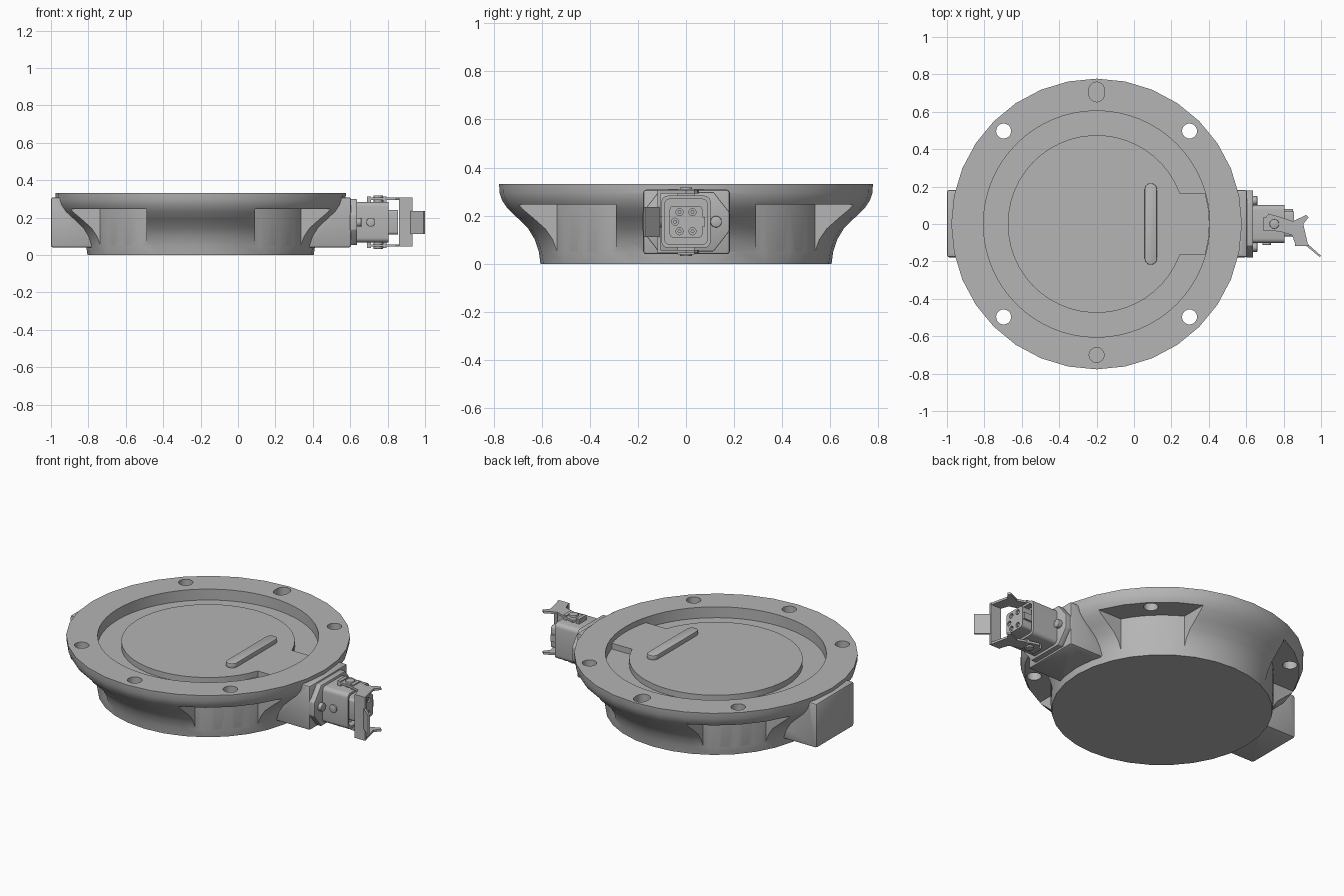
import bpy, bmesh, math
from mathutils import Matrix, Vector

if "Cube" in bpy.data.objects:
    bpy.data.objects.remove(bpy.data.objects["Cube"], do_unlink=True)

CX = -0.2          # axis of the round housing
ZC = 0.175         # height of the connector axis

grey = bpy.data.materials.new("cast_grey")
grey.use_nodes = True
COL = (0.46, 0.46, 0.46, 1)
grey.diffuse_color = COL
grey.node_tree.nodes["Principled BSDF"].inputs["Base Color"].default_value = COL


def finish(bm, name):
    bmesh.ops.recalc_face_normals(bm, faces=bm.faces)
    me = bpy.data.meshes.new(name)
    bm.to_mesh(me)
    bm.free()
    me.materials.append(grey)
    ob = bpy.data.objects.new(name, me)
    bpy.context.collection.objects.link(ob)
    return ob


def prism(name, pts, lo, hi, axis="z", bevel=0.0):
    """Extrude an outline: (x, y) along z, or (y, z) along x."""
    bm = bmesh.new()
    place = (lambda a, b, h: (a, b, h)) if axis == "z" else (lambda a, b, h: (h, a, b))
    low = [bm.verts.new(place(a, b, lo)) for a, b in pts]
    high = [bm.verts.new(place(a, b, hi)) for a, b in pts]
    bm.faces.new(low)
    bm.faces.new(high)
    n = len(pts)
    for i in range(n):
        j = (i + 1) % n
        bm.faces.new((low[i], low[j], high[j], high[i]))
    if bevel:
        bmesh.ops.recalc_face_normals(bm, faces=bm.faces)
        bmesh.ops.bevel(bm, geom=bm.edges[:], offset=bevel, segments=2,
                        profile=0.5, affect="EDGES")
    return finish(bm, name)


def box(name, x, y, z, bevel=0.0):
    return prism(name, [(x[0], y[0]), (x[1], y[0]), (x[1], y[1]), (x[0], y[1])],
                 z[0], z[1], "z", bevel)


def arc(cx, cy, r, a0, a1, n):
    return [(cx + r * math.cos(math.radians(a0 + (a1 - a0) * i / n)),
             cy + r * math.sin(math.radians(a0 + (a1 - a0) * i / n))) for i in range(n + 1)]


def circle(cx, cy, r, n=24):
    return arc(cx, cy, r, 0, 360, n)[:-1]


def slot(cx, cy, r, half):
    return arc(cx, cy + half, r, 0, 180, 10) + arc(cx, cy - half, r, 180, 360, 10)


def rounded(cy, cz, hy, hz, r):
    pts = []
    for sy, sz, a in ((1, 1, 0), (-1, 1, 90), (-1, -1, 180), (1, -1, 270)):
        pts += arc(cy + sy * (hy - r), cz + sz * (hz - r), r, a, a + 90, 4)
    return pts


def lathe(name, profile, segs):
    bm = bmesh.new()
    rings = [[bm.verts.new((CX + r * math.cos(2 * math.pi * i / segs),
                            r * math.sin(2 * math.pi * i / segs), z))
              for i in range(segs)] for r, z in profile]
    for a, b in zip(rings, rings[1:]):
        for i in range(segs):
            j = (i + 1) % segs
            bm.faces.new((a[i], a[j], b[j], b[i]))
    bm.faces.new(rings[0])
    bm.faces.new(rings[-1])
    return finish(bm, name)


def boolean(target, tool, op):
    mod = target.modifiers.new("bool", "BOOLEAN")
    mod.operation, mod.object, mod.solver = op, tool, "EXACT"
    dg = bpy.context.evaluated_depsgraph_get()
    me = bpy.data.meshes.new_from_object(target.evaluated_get(dg))
    target.modifiers.clear()
    target.data = me
    bpy.data.objects.remove(tool, do_unlink=True)


# Flared round housing
body = lathe("housing", [(0.605, 0), (0.612, 0.05), (0.628, 0.10), (0.655, 0.145),
                         (0.70, 0.19), (0.742, 0.23), (0.765, 0.265),
                         (0.775, 0.295), (0.777, 0.331)], 32)

# Side bosses, left one bare, right one carrying the connector
boolean(body, box("boss", (-1.0, -0.65), (-0.178, 0.182), (0.04, 0.308), 0.012), "UNION")
boolean(body, box("boss", (0.25, 0.605), (-0.178, 0.182), (0.04, 0.308), 0.012), "UNION")

# Top recess
boolean(body, prism("cut", circle(CX, 0, 0.605, 64), 0.265, 0.5), "DIFFERENCE")

# Four pockets under the rim, each with a through hole
in_a = math.degrees(math.asin(0.29 / 0.61))
for k in range(4):
    pts = arc(0, 0, 0.61, in_a, 90 - in_a, 10) + [(0.29, 1.0), (1.0, 1.0), (1.0, 0.29)]
    rot = Matrix.Rotation(k * math.pi / 2, 2)
    pts = [rot @ Vector(p) for p in pts]
    boolean(body, prism("cut", [(p.x + CX, p.y) for p in pts], -0.1, 0.247), "DIFFERENCE")
    hole = rot @ Vector((0.497, 0.497))
    boolean(body, prism("cut", circle(CX + hole.x, hole.y, 0.04), 0.1, 0.5), "DIFFERENCE")

# Blind locating hole and slot
boolean(body, prism("cut", circle(CX, -0.7, 0.04), 0.28, 0.5), "DIFFERENCE")
boolean(body, prism("cut", slot(CX, 0.706, 0.041, 0.012), 0.28, 0.5), "DIFFERENCE")

# Raised plate with a tab reaching the rim
a = math.degrees(math.asin(0.163 / 0.475))
plate = arc(CX, 0, 0.475, a, 360 - a, 44)
b = math.degrees(math.asin(0.163 / 0.603))
tail = arc(CX, 0, 0.603, -b, b, 8)
prism("cover_plate", plate + [(0.245, -0.163)] + tail + [(0.245, 0.163)], 0.26, 0.30)
prism("grip_bar", slot(0.09, 0, 0.033, 0.185), 0.295, 0.326, bevel=0.005)

# Connector flange with pointed sides and its screws
half = [(0.115, 0.298), (0.18, 0.215), (0.18, 0.135), (0.115, 0.052)]
outline = half + [(-y, z) for y, z in reversed(half)]
prism("connector_flange", outline, 0.60, 0.637, "x", 0.004)
for s in (-1, 1):
    prism("flange_screw", circle(s * 0.125, ZC, 0.024, 16), 0.63, 0.66, "x", 0.004)

# Connector shell with a hollow mouth, insert and contacts
shell = prism("connector_shell", rounded(0, ZC, 0.102, 0.108, 0.025), 0.63, 0.805, "x")
boolean(shell, prism("cut", rounded(0, ZC, 0.088, 0.094, 0.02), 0.77, 0.9, "x"), "DIFFERENCE")
insert = prism("connector_insert", rounded(0, ZC, 0.068, 0.066, 0.015), 0.76, 0.855, "x")
contacts = [(-0.027, 0.04), (0.027, 0.04), (-0.027, -0.04), (0.027, -0.04), (-0.045, 0)]
for y, dz in contacts:
    boolean(insert, prism("cut", circle(y, ZC + dz, 0.015, 12), 0.835, 0.9, "x"), "DIFFERENCE")
    prism("contact_pin", circle(y, ZC + dz, 0.008, 10), 0.80, 0.85, "x")
box("polarising_key", (0.78, 0.85), (0.06, 0.08), (0.155, 0.195))

# Screw on the front wall of the shell
side = prism("shell_screw", circle(0, 0, 0.024, 16), 0, 0.012, "z", 0.003)
side.rotation_euler = (math.pi / 2, 0, 0)
side.location = (0.71, -0.1, ZC)

# Locking lever: mirrored arms and pivots, cross plate and thumb tab
arm = [(0.70, 0.03), (0.72, 0.055), (0.79, 0.035), (0.85, 0.015), (0.92, 0.048),
       (0.933, 0.035), (0.905, 0.0), (0.93, -0.11), (0.865, -0.115), (0.845, -0.06),
       (0.78, -0.04), (0.71, -0.035)]
for s in (-1, 1):
    zs = sorted((ZC + s * 0.118, ZC + s * 0.131))
    prism("lever_arm", arm, zs[0], zs[1])
    zs = sorted((ZC + s * 0.10, ZC + s * 0.143))
    prism("lever_pivot", circle(0.75, 0, 0.026, 16), zs[0], zs[1], "z", 0.004)
    for x in (0.70, 0.785):
        zs = sorted((ZC + s * 0.10, ZC + s * 0.137))
        box("arm_stop", (x - 0.01, x + 0.01), (-0.035, 0.035), zs)
box("lever_cross_plate", (0.862, 0.932), (-0.118, -0.106), (ZC - 0.131, ZC + 0.131))
prism("lever_tab", [(0.922, -0.108), (0.93, -0.108), (1.0, -0.170), (0.993, -0.176),
                    (0.922, -0.118)], 0.112, 0.236)

# Smooth curved walls, keep edges crisp
bpy.ops.object.select_all(action="DESELECT")
for ob in bpy.context.scene.objects:
    if ob.type == "MESH":
        ob.select_set(True)
        bpy.context.view_layer.objects.active = ob
bpy.ops.object.shade_smooth_by_angle(angle=math.radians(30))
